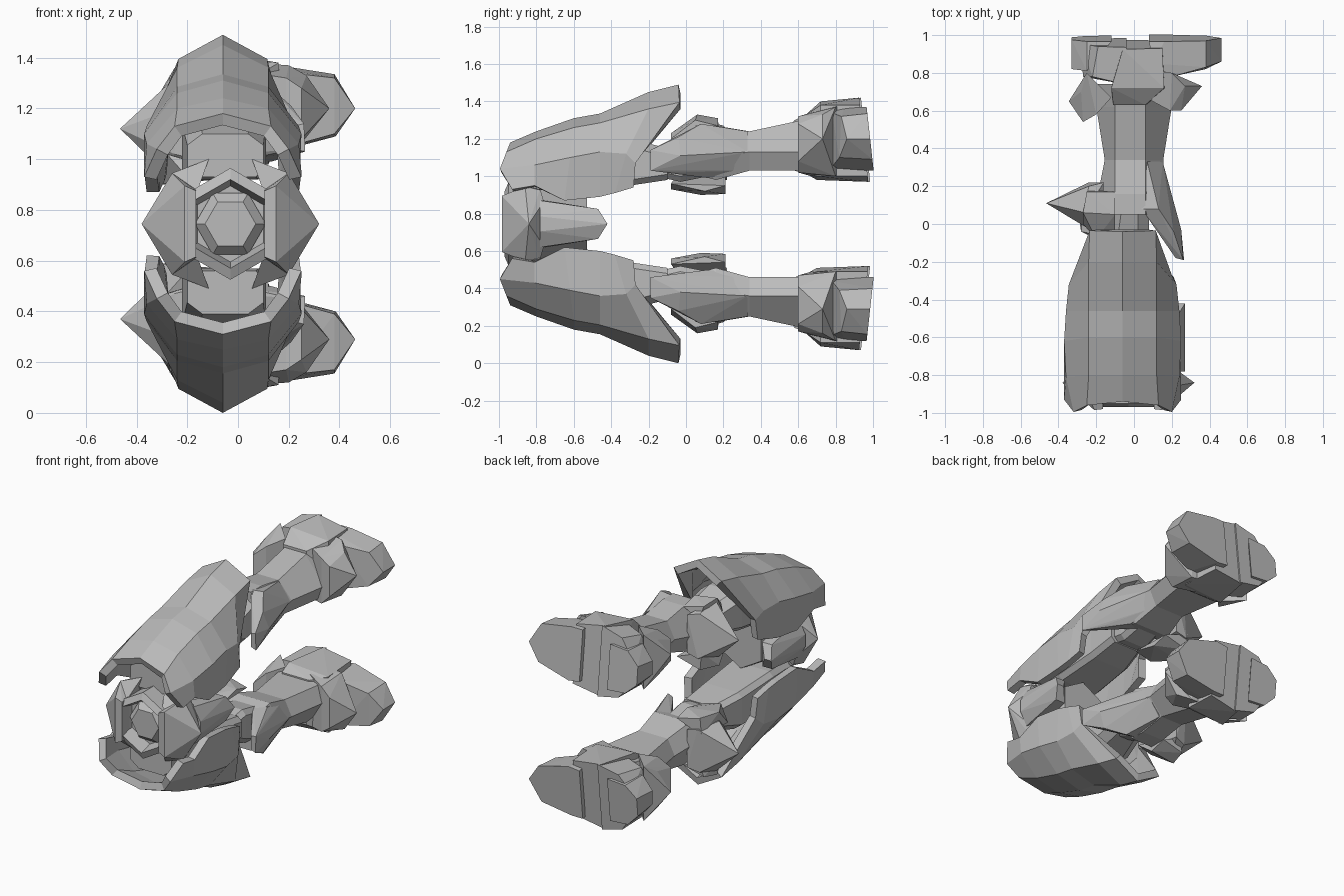
import bpy, bmesh, math

MID = 0.745          # height of the mirror plane between the two limbs
CX = -0.06           # centre line of the thigh shells
HX = -0.03           # centre line of the hip

grey = bpy.data.materials.new("grey")
grey.diffuse_color = (0.5, 0.5, 0.5, 1)


def finish(name, bm, mirror=True):
    bmesh.ops.recalc_face_normals(bm, faces=bm.faces)
    me = bpy.data.meshes.new(name)
    bm.to_mesh(me)
    bm.free()
    me.materials.append(grey)
    ob = bpy.data.objects.new(name, me)
    ob.location.z = MID
    bpy.context.collection.objects.link(ob)
    if mirror:
        m = ob.modifiers.new("mirror", 'MIRROR')
        m.use_axis = (False, False, True)
        m.use_mirror_merge = False
    return ob


def hull(name, pts, mirror=True):
    bm = bmesh.new()
    vs = [bm.verts.new((x, y, z - MID)) for x, y, z in pts]
    r = bmesh.ops.convex_hull(bm, input=vs)
    junk = [g for g in r["geom_interior"] + r["geom_unused"] if isinstance(g, bmesh.types.BMVert)]
    bmesh.ops.delete(bm, geom=list(set(junk)), context='VERTS')
    bmesh.ops.dissolve_limit(bm, angle_limit=0.03, verts=bm.verts, edges=bm.edges)
    return finish(name, bm, mirror)


def loft(name, sections):
    """Closed sections along y: (y, [(x, z), ...])."""
    bm = bmesh.new()
    rings = [[bm.verts.new((x, y, z - MID)) for x, z in p] for y, p in sections]
    n = len(rings[0])
    for a, b in zip(rings, rings[1:]):
        for i in range(n):
            j = (i + 1) % n
            bm.faces.new((a[i], a[j], b[j], b[i]))
    bm.faces.new(rings[0])
    bm.faces.new(rings[-1])
    return finish(name, bm)


def chamfered(y, x0, x1, z0, z1, c=0.03):
    return y, [(x0 + c, z0), (x1 - c, z0), (x1, z0 + c), (x1, z1 - c * 1.5),
               (x1 - 2 * c, z1), (x0 + 2 * c, z1), (x0, z1 - c * 1.5), (x0, z0 + c)]


def ridged(y, x0, x1, z0, zm, z1):
    return y, [(x0, zm), (x0 + .05, z0), (x1 - .05, z0), (x1, zm), (.06, z1), (-.10, z1)]


def hex_lathe(name, profile, turn):
    """Six-sided turned part along y; profile of (radius, y)."""
    return_rings = []
    bm = bmesh.new()
    for r, y in profile:
        return_rings.append([bm.verts.new((HX + r * math.cos(turn + k * math.pi / 3), y,
                                           r * math.sin(turn + k * math.pi / 3))) for k in range(6)])
    for a, b in zip(return_rings, return_rings[1:]):
        for i in range(6):
            j = (i + 1) % 6
            bm.faces.new((a[i], a[j], b[j], b[i]))
    bm.faces.new(return_rings[0])
    bm.faces.new(return_rings[-1])
    return finish(name, bm, False)


# thigh shell: ridge, shoulder, side and lower edge at six stations
stations = [
    [(0, -.94, 1.18), (.19, -.96, 1.13), (.26, -.995, 1.04), (.31, -.93, .93)],
    [(0, -.80, 1.24), (.18, -.80, 1.20), (.30, -.81, 1.06), (.31, -.81, .95)],
    [(0, -.60, 1.31), (.18, -.60, 1.26), (.31, -.62, 1.10), (.30, -.65, .87)],
    [(0, -.46, 1.335), (.18, -.46, 1.285), (.30, -.46, 1.13), (.29, -.46, .89)],
    [(0, -.20, 1.45), (.18, -.20, 1.36), (.285, -.32, 1.12), (.28, -.38, .91)],
    [(0, -.04, 1.49), (.175, -.035, 1.395), (.26, -.27, 1.07), (.27, -.28, .94)],
]
bm = bmesh.new()
rows = []
for st in stations:
    line = [(-x, y, z) for x, y, z in st[:0:-1]] + st
    rows.append([bm.verts.new((CX + x, y, z - MID)) for x, y, z in line])
for a, b in zip(rows, rows[1:]):
    for i in range(6):
        bm.faces.new((a[i], b[i], b[i + 1], a[i + 1]))
shell = finish("thigh_shell", bm)
solid = shell.modifiers.new("thickness", 'SOLIDIFY')
solid.thickness = 0.05
solid.offset = -1 if sum(p.normal.z for p in shell.data.polygons) > 0 else 1
shell.modifiers.move(1, 0)

# inner thigh and knee joint
loft("inner_thigh", [chamfered(-.84, -.20, .10, .93, 1.10), chamfered(-.60, -.22, .11, .92, 1.18),
                     chamfered(-.30, -.20, .10, .95, 1.20), chamfered(-.10, -.15, .10, .98, 1.15)])
loft("knee_joint", [chamfered(-.16, -.12, .07, 1.0, 1.14), chamfered(-.03, -.14, .08, .97, 1.20),
                    chamfered(.12, -.12, .08, 1.0, 1.25)])

# hip: ring, hub, cheeks, hooks and fins
hex_lathe("hip_ring", [(.17, -.53), (.19, -.62), (.22, -.80), (.22, -.95),
                       (.175, -.97), (.15, -.88)], math.pi / 6)
hex_lathe("hip_hub", [(.14, -.80), (.14, -.89), (.10, -.93)], 0)
for side, s in (("left", -1), ("right", 1)):
    def sym(pts):
        return [(HX + s * x, y, MID + k * z) for x, y, z in pts for k in (1, -1)]
    hull(side + "_hip_cheek", sym([(.35, -.84, 0), (.23, -.86, .20), (.21, -.78, .19),
                                   (.135, -.98, .13), (.18, -.985, .15), (.135, -.78, .15),
                                   (.24, -.76, .12)]), False)
    hull(side + "_hip_fin", sym([(.16, -.78, .13), (.25, -.78, .125), (.30, -.78, .04), (.20, -.47, .08),
                                 (.27, -.47, .08), (.30, -.42, 0), (.25, -.42, 0)]), False)
    hull(side + "_hip_hook", [(HX + s * x, y, z) for x, y, z in
                              [(.135, -.95, .86), (.135, -.80, .86), (.23, -.86, .945),
                               (.22, -.78, .93), (.085, -.84, 1.0)]])

# shin with a flat top and ridged sides
loft("shin", [ridged(.05, -.20, .17, 1.01, 1.09, 1.27), ridged(.16, -.19, .17, .98, 1.10, 1.27),
              ridged(.34, -.155, .155, 1.03, 1.13, 1.24), ridged(.62, -.20, .20, 1.03, 1.13, 1.30),
              ridged(.74, -.20, .20, 1.02, 1.13, 1.33)])

# plate running from the shin down beside the knee
hull("knee_side_plate", [(.22, -.18, 1.04), (.265, -.19, 1.03), (.26, -.19, 1.14), (.22, -.18, 1.13),
                         (.25, -.03, 1.11), (.21, -.04, 1.21), (.21, -.04, 1.02), (.11, -.02, 1.03),
                         (.11, -.02, 1.2), (.20, .08, 1.10), (.13, .08, 1.28), (.13, .12, .99),
                         (.04, .08, 1.27), (.04, .10, 1.0), (.152, .33, 1.13), (.07, .33, 1.24),
                         (.10, .33, 1.03)])

# pointed knee cap with upper and lower flaps
hull("knee_cap", [(-.465, .11, 1.12), (-.25, -.02, 1.20), (-.25, -.02, 1.02), (-.26, .06, 1.31),
                  (-.24, .20, 1.27), (-.24, .22, .98), (-.30, .08, .96), (-.17, -.06, 1.20),
                  (-.17, -.06, 1.0), (-.16, .22, 1.25), (-.16, .22, 1.0)])
hull("knee_upper_flap", [(-.27, .06, 1.33), (-.25, .17, 1.31), (-.20, -.08, 1.23), (-.10, -.08, 1.20),
                         (-.10, .05, 1.30), (-.10, .17, 1.27), (-.22, .18, 1.22), (-.27, .0, 1.22)])
hull("knee_lower_flap", [(-.30, .08, .90), (-.25, .21, .905), (-.20, -.08, .93), (-.08, -.08, .96),
                         (-.08, .10, .92), (-.08, .21, .95), (-.26, .21, 1.02), (-.28, -.04, 1.02)])

# ankle guards
hull("ankle_guard_outer", [(.36, .73, 1.20), (.25, .60, 1.28), (.25, .60, 1.08), (.19, .60, 1.32),
                           (.19, .60, 1.02), (.06, .67, 1.34), (.06, .67, 1.0), (.20, .80, 1.37),
                           (.20, .80, 1.0), (.06, .82, 1.38), (.06, .82, 1.0), (.27, .73, 1.33)])
hull("ankle_guard_inner", [(-.345, .65, 1.20), (-.27, .54, 1.24), (-.27, .54, 1.10), (-.20, .58, 1.30),
                           (-.20, .58, 1.03), (-.12, .67, 1.34), (-.12, .67, 1.0), (-.25, .80, 1.36),
                           (-.25, .80, 1.0), (-.28, .70, 1.30), (-.28, .70, 1.06)])


def sole(x, z, y=1.0):
    """Point on the tilted sole plane."""
    return x, y - .11 * (z - 1.06), z


# foot: recessed middle, heel with outer bump, and toe
hull("foot_middle", [sole(x, z, .965) for x, z in ((.15, 1.38), (.15, 1.0), (-.06, 1.42), (-.06, .97))]
     + [(.16, .72, 1.38), (.17, .70, 1.0), (-.12, .72, 1.40), (-.12, .70, .98),
        (.06, .63, 1.32), (-.11, .63, 1.32), (.08, .63, 1.02), (-.12, .63, 1.02)])
hull("heel", [sole(x, z, .975) for x, z in ((-.04, 1.42), (-.04, .97), (-.19, 1.38), (-.19, 1.0),
                                            (-.28, 1.25), (-.28, 1.10))]
     + [(-.05, .74, 1.39), (-.05, .74, .99), (-.22, .78, 1.35), (-.22, .78, 1.02),
        (-.27, .78, 1.23), (-.27, .78, 1.12)])
hull("heel_bump", [sole(x, z, .995) for x, z in ((-.33, 1.24), (-.33, 1.12), (-.25, 1.32), (-.25, 1.05),
                                                 (-.12, 1.33), (-.12, 1.04))]
     + [(-.33, .82, 1.22), (-.33, .82, 1.13), (-.25, .81, 1.31), (-.25, .81, 1.05)])
hull("toe", [sole(x, z) for x, z in ((.08, 1.37), (.08, 1.04), (.16, 1.37), (.16, 1.03),
                                     (.38, 1.335), (.385, 1.09), (.462, 1.20))]
     + [(.10, .85, 1.37), (.10, .85, 1.03), (.20, .78, 1.34), (.20, .78, 1.05),
        (.38, .83, 1.32), (.38, .82, 1.10), (.462, .86, 1.20)])
